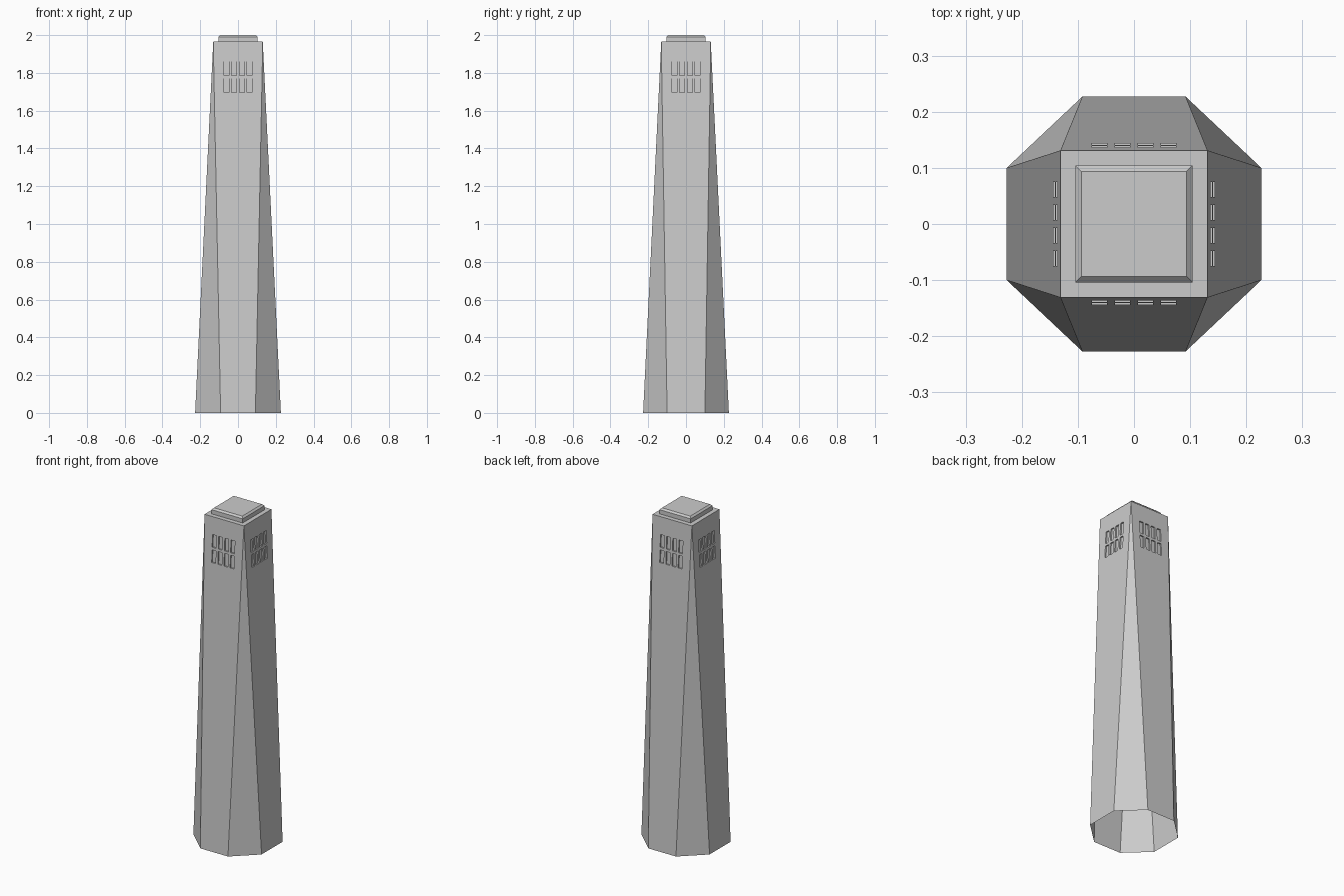
import bpy, bmesh
from mathutils import Matrix
from math import pi

if "Cube" in bpy.data.objects:
    bpy.data.objects.remove(bpy.data.objects["Cube"])

H, R0, R1 = 1.965, 0.227, 0.131   # shaft height, base and top half widths
DEPTH = 0.008                     # window recess


def make_object(name, bm):
    bmesh.ops.recalc_face_normals(bm, faces=bm.faces)
    mesh = bpy.data.meshes.new(name)
    bm.to_mesh(mesh)
    bm.free()
    ob = bpy.data.objects.new(name, mesh)
    bpy.context.collection.objects.link(ob)
    return ob


# Tapered shaft: octagon at the base, square at the top
bm = bmesh.new()
a, b = 0.092, 0.10
base = [bm.verts.new((x, y, 0)) for x, y in
        [(-a, -R0), (a, -R0), (R0, -b), (R0, b), (a, R0), (-a, R0), (-R0, b), (-R0, -b)]]
top = [bm.verts.new((x * R1, y * R1, H)) for x, y in [(-1, -1), (1, -1), (1, 1), (-1, 1)]]
for i in range(4):
    j = (i + 1) % 4
    bm.faces.new((base[2 * i], base[2 * i + 1], top[j], top[i]))
    bm.faces.new((base[2 * i + 1], base[(2 * i + 2) % 8], top[j]))
bm.faces.new(top)
bm.faces.new(base[::-1])
shaft = make_object("tower_shaft", bm)

# Window cutters: four columns by two rows on each side
bm = bmesh.new()
for side in range(4):
    rot = Matrix.Rotation(side * pi / 2, 3, 'Z')
    for cx in (-0.0615, -0.0205, 0.0205, 0.0615):
        for z0, z1 in ((1.695, 1.770), (1.785, 1.860)):
            cube = bmesh.ops.create_cube(bm, size=1)["verts"]
            for v in cube:
                z = z1 if v.co.z > 0 else z0
                wall = R0 + (R1 - R0) * z / H
                y = -(wall - DEPTH) if v.co.y > 0 else -(wall + 0.02)
                v.co = (cx + v.co.x * 0.026, y, z)
                v.co = rot @ v.co
cutter = make_object("window_cutter", bm)
cutter.hide_render = True

mod = shaft.modifiers.new("windows", 'BOOLEAN')
mod.operation = 'DIFFERENCE'
mod.solver = 'EXACT'
mod.object = cutter
bpy.context.view_layer.objects.active = shaft
bpy.ops.object.modifier_apply(modifier=mod.name)
bpy.data.objects.remove(cutter)

# Open underside
bm = bmesh.new()
bm.from_mesh(shaft.data)
under = [f for f in bm.faces if all(v.co.z < 1e-4 for v in f.verts)]
bmesh.ops.delete(bm, geom=under, context='FACES_ONLY')
bm.to_mesh(shaft.data)
bm.free()

# Roof cap with a chamfered top edge
bm = bmesh.new()
rings = [[bm.verts.new((x * r, y * r, z)) for x, y in [(-1, -1), (1, -1), (1, 1), (-1, 1)]]
         for r, z in ((0.104, H), (0.104, 1.99), (0.094, 2.0))]
for lo, hi in zip(rings, rings[1:]):
    for i in range(4):
        j = (i + 1) % 4
        bm.faces.new((lo[i], lo[j], hi[j], hi[i]))
bm.faces.new(rings[-1])
bm.faces.new(rings[0][::-1])
make_object("roof_cap", bm)
